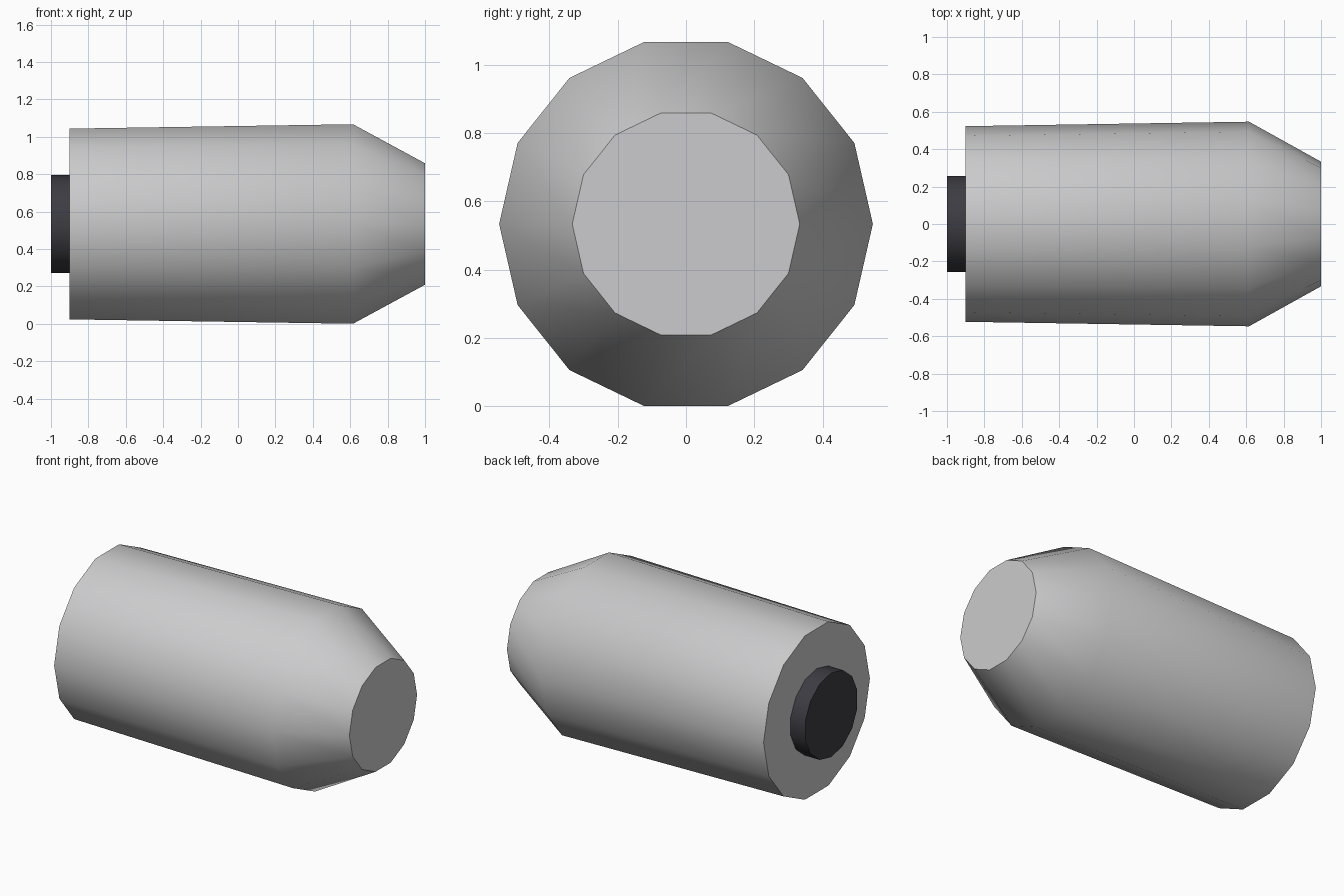
import bpy
import bmesh
import math

if "Cube" in bpy.data.objects:
    bpy.data.objects.remove(bpy.data.objects["Cube"])

SIDES = 14
AXIS_Z = 0.534


def material(name, rgb):
    mat = bpy.data.materials.new(name)
    mat.diffuse_color = (*rgb, 1.0)
    mat.use_nodes = True
    mat.node_tree.nodes["Principled BSDF"].inputs["Base Color"].default_value = mat.diffuse_color
    return mat


def lathe_x(name, profile, mat, turn=0.0):
    """Capped solid around the x axis from (x, radius) rings."""
    bm = bmesh.new()
    rings = []
    for x, r in profile:
        angles = [turn + math.tau * i / SIDES for i in range(SIDES)]
        rings.append([bm.verts.new((x, r * math.cos(a), AXIS_Z + r * math.sin(a)))
                      for a in angles])
    for a, b in zip(rings, rings[1:]):
        for i in range(SIDES):
            j = (i + 1) % SIDES
            bm.faces.new((a[i], a[j], b[j], b[i]))
    bm.faces.new(rings[0])
    bm.faces.new(rings[-1])
    bmesh.ops.recalc_face_normals(bm, faces=bm.faces)
    mesh = bpy.data.meshes.new(name)
    bm.to_mesh(mesh)
    bm.free()
    mesh.materials.append(mat)
    obj = bpy.data.objects.new(name, mesh)
    bpy.context.collection.objects.link(obj)
    # Smooth round the sides, keep the end caps crisp
    bpy.ops.object.select_all(action='DESELECT')
    obj.select_set(True)
    bpy.context.view_layer.objects.active = obj
    bpy.ops.object.shade_smooth_by_angle(angle=math.radians(40))
    return obj


grey = material("light_grey", (0.60, 0.60, 0.61))
black = material("charcoal", (0.045, 0.045, 0.055))

# Slightly flared body with a tapered nose
lathe_x("body", [(-0.90, 0.523), (0.615, 0.547), (1.0, 0.333)], grey)

# Dark disc on the rear, turned so a corner points up
lathe_x("rear_disc", [(-1.0, 0.262), (-0.90, 0.262)], black, math.pi / 2)
